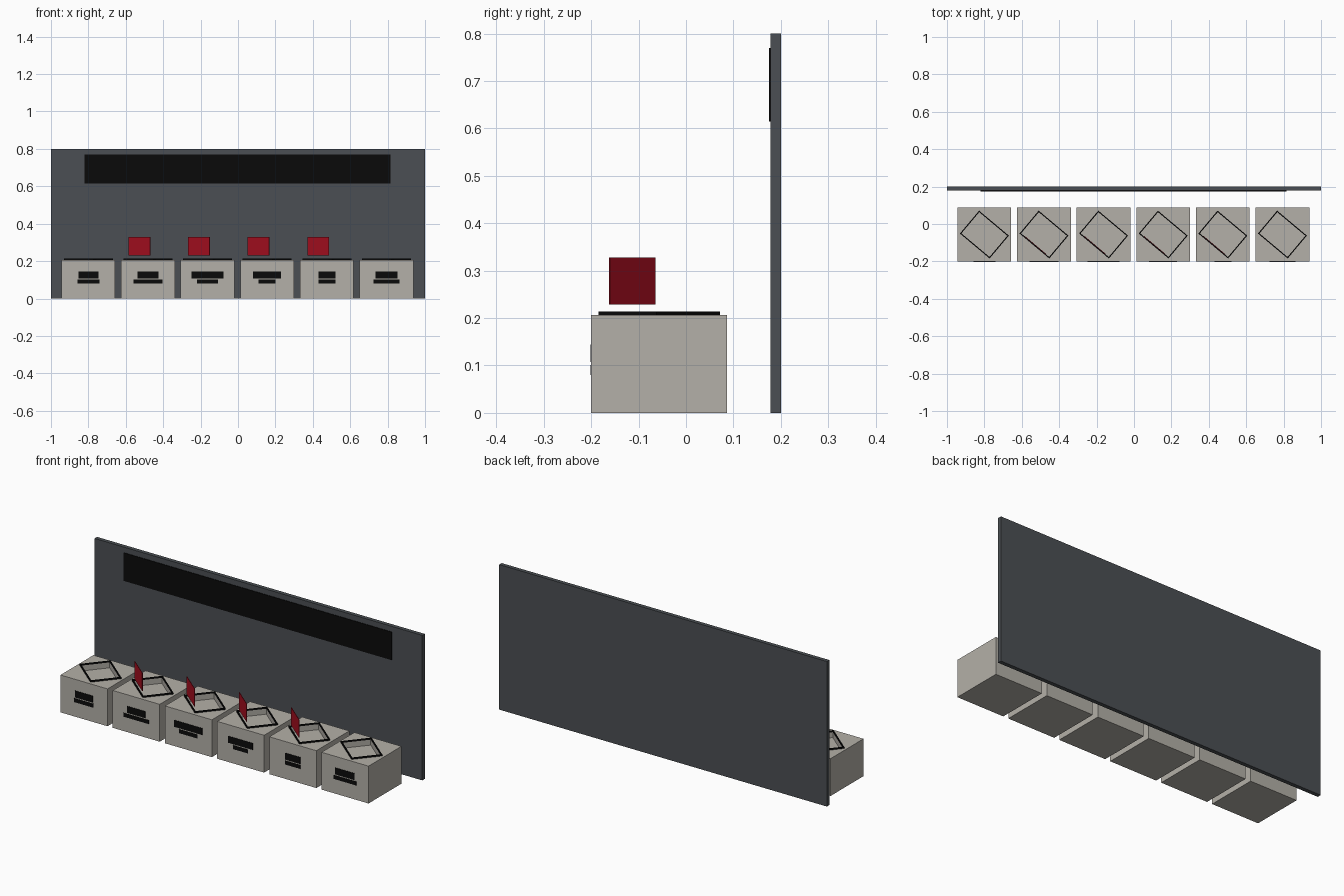
import bpy, math

cube = bpy.data.objects.get("Cube")
if cube:
    bpy.data.objects.remove(cube, do_unlink=True)


def material(name, rgb):
    m = bpy.data.materials.new(name)
    m.use_nodes = True
    m.diffuse_color = (*rgb, 1)
    m.node_tree.nodes["Principled BSDF"].inputs["Base Color"].default_value = (*rgb, 1)
    return m


SLATE = material("slate_grey", (0.070, 0.078, 0.087))
STONE = material("warm_stone", (0.456, 0.434, 0.392))
BLACK = material("black", (0.003, 0.003, 0.003))
RED = material("deep_red", (0.402, 0.005, 0.015))


def rect(w, d, z, angle=0.0):
    """Four corners of a turned rectangle, counter-clockwise."""
    c, s = math.cos(angle), math.sin(angle)
    return [(x * c - y * s, x * s + y * c, z)
            for x, y in ((-w / 2, -d / 2), (w / 2, -d / 2), (w / 2, d / 2), (-w / 2, d / 2))]


def loft(name, rings, mat, loc, closed=False):
    """Join four-cornered rings with quads; cap the ends, or join last to first."""
    verts = [v for r in rings for v in r]
    n = len(rings)
    faces = []
    for k in range(n if closed else n - 1):
        a, b = 4 * k, 4 * ((k + 1) % n)
        for i in range(4):
            j = (i + 1) % 4
            faces.append((a + i, a + j, b + j, b + i))
    if not closed:
        faces += [(3, 2, 1, 0), tuple(range(4 * n - 4, 4 * n))]
    me = bpy.data.meshes.new(name)
    me.from_pydata(verts, [], faces)
    me.materials.append(mat)
    ob = bpy.data.objects.new(name, me)
    ob.location = loc
    bpy.context.collection.objects.link(ob)
    return ob


def box(name, x, y, z, mat, angle=0.0):
    """Box from (min, max) ranges, turned about its own centre."""
    w, d = x[1] - x[0], y[1] - y[0]
    return loft(name, [rect(w, d, z[0], angle), rect(w, d, z[1], angle)], mat,
                (sum(x) / 2, sum(y) / 2, 0))


# Back wall and its sign strip
box("back_wall", (-1, 1), (0.178, 0.2), (0, 0.8), SLATE)
box("sign_strip", (-0.82, 0.815), (0.175, 0.179), (0.615, 0.77), BLACK)

# Row of pedestals
SIZE, TOP, FRONT = 0.287, 0.206, -0.2
MID_Y = FRONT + SIZE / 2
TURN = math.radians(-40)
LABELS = [(0.107, 0.118), (0.112, 0.155), (0.171, 0.112),
          (0.150, 0.091), (0.091, 0.091), (0.118, 0.139)]

for i, (upper, lower) in enumerate(LABELS):
    cx = -0.80 + 0.3187 * i
    at = (cx, MID_Y, 0)

    # Pedestal with a shallow turned recess in its top
    loft(f"pedestal_{i + 1}",
         [rect(SIZE, SIZE, 0), rect(SIZE, SIZE, TOP),
          rect(0.196, 0.148, TOP, TURN), rect(0.196, 0.148, TOP - 0.03, TURN)],
         STONE, at)

    # Thin black rim around the recess
    loft(f"recess_rim_{i + 1}",
         [rect(0.208, 0.16, TOP, TURN), rect(0.208, 0.16, 0.214, TURN),
          rect(0.196, 0.148, 0.214, TURN), rect(0.196, 0.148, TOP, TURN)],
         BLACK, at, closed=True)

    # Two label bars on the front
    for part, w, z in (("upper", upper, (0.107, 0.144)), ("lower", lower, (0.08, 0.101))):
        box(f"label_{part}_{i + 1}", (cx - w / 2, cx + w / 2),
            (FRONT - 0.002, FRONT + 0.002), z, BLACK)

    # Upright red panel over the four middle pedestals
    if 0 < i < 5:
        px, py = cx - 0.046, MID_Y - 0.057
        box(f"red_panel_{i + 1}", (px - 0.075, px + 0.075), (py - 0.0015, py + 0.0015),
            (0.229, 0.328), RED, TURN)
